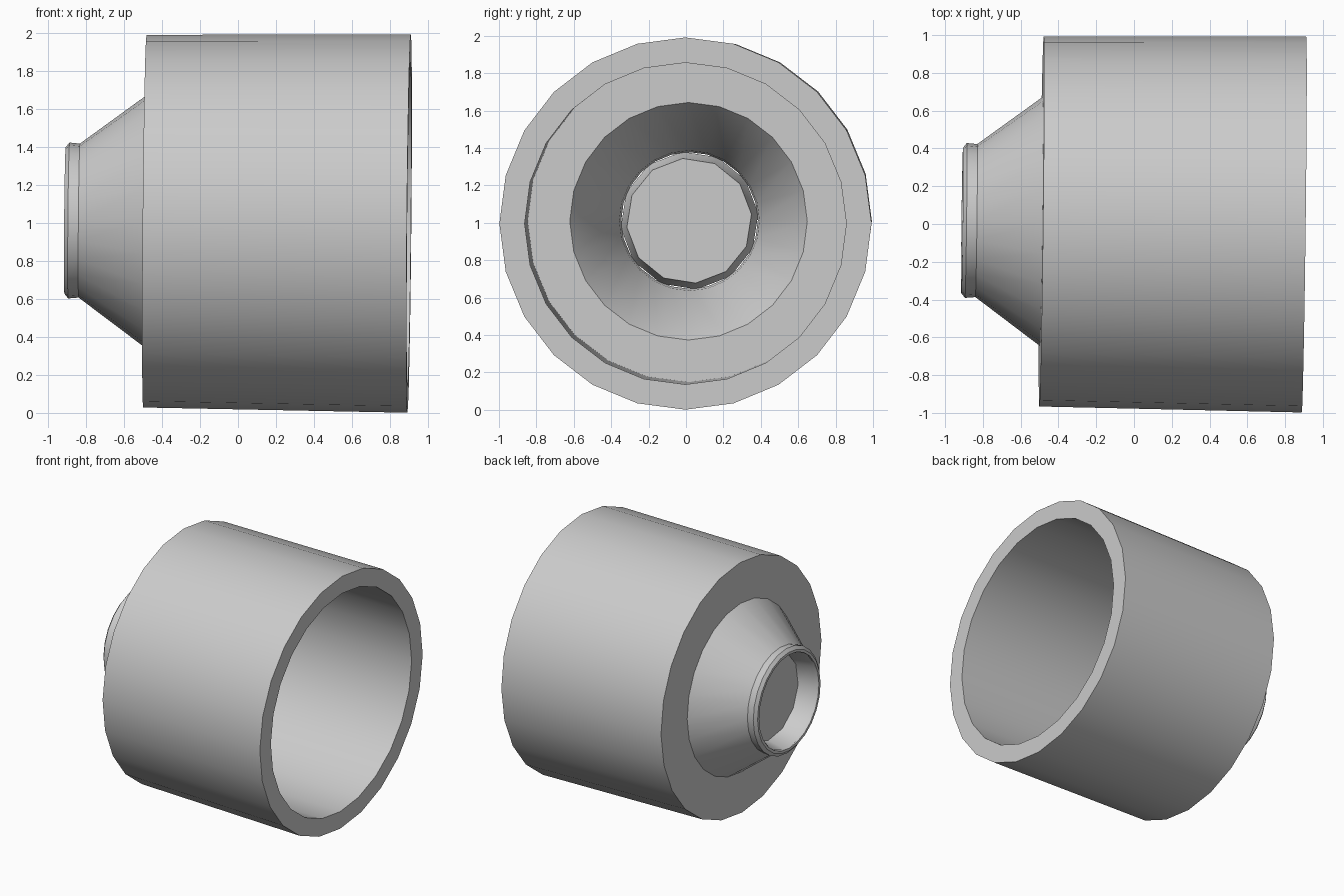
import bpy, bmesh, math

cube = bpy.data.objects.get("Cube")
if cube:
    bpy.data.objects.remove(cube)

grey = bpy.data.materials.new("light_grey")
grey.use_nodes = True
colour = (0.6, 0.6, 0.6, 1)
grey.diffuse_color = colour
grey.node_tree.nodes["Principled BSDF"].inputs["Base Color"].default_value = colour


def lathe(name, profile, sides, start=0.0, closed=False, cap=False):
    """Turn a profile of (x, radius) points around the slightly tilted x axis."""
    bm = bmesh.new()
    rings = []
    for x, r in profile:
        angles = [start + math.tau * i / sides for i in range(sides)]
        rings.append([bm.verts.new((x, r * math.cos(a), r * math.sin(a))) for a in angles])
    pairs = list(zip(rings, rings[1:]))
    if closed:
        pairs.append((rings[-1], rings[0]))
    for a, b in pairs:
        for i in range(sides):
            j = (i + 1) % sides
            bm.faces.new((a[i], a[j], b[j], b[i]))
    if cap:
        bm.faces.new(rings[-1])
    bmesh.ops.recalc_face_normals(bm, faces=bm.faces[:])
    if cap:
        # the cup faces its open mouth
        bm.normal_update()
        bm.faces.ensure_lookup_table()
        if bm.faces[-1].normal.x > 0:
            bmesh.ops.reverse_faces(bm, faces=bm.faces[:])
    mesh = bpy.data.meshes.new(name)
    bm.to_mesh(mesh)
    bm.free()
    mesh.materials.append(grey)
    obj = bpy.data.objects.new(name, mesh)
    bpy.context.collection.objects.link(obj)
    obj.location = (0, 0.008, 1.004)
    obj.rotation_euler = (0, 0.009, -0.012)
    bpy.ops.object.select_all(action="DESELECT")
    obj.select_set(True)
    bpy.context.view_layer.objects.active = obj
    bpy.ops.object.shade_smooth_by_angle(angle=math.radians(31))
    return obj


# Hollow drum, conical shoulder and rolled neck lip in one wall
lathe("drum_and_neck", [
    (0.90, 0.995), (-0.49, 0.98), (-0.49, 0.66),
    (-0.835, 0.405), (-0.89, 0.41), (-0.91, 0.385),
    (-0.91, 0.365), (-0.83, 0.375), (-0.46, 0.635),
    (-0.46, 0.86), (0.90, 0.86)], 24, closed=True)

# Recessed cup closing the neck
lathe("neck_cup", [(-0.905, 0.37), (-0.88, 0.36), (-0.75, 0.335)],
      12, start=math.radians(6), cap=True)
